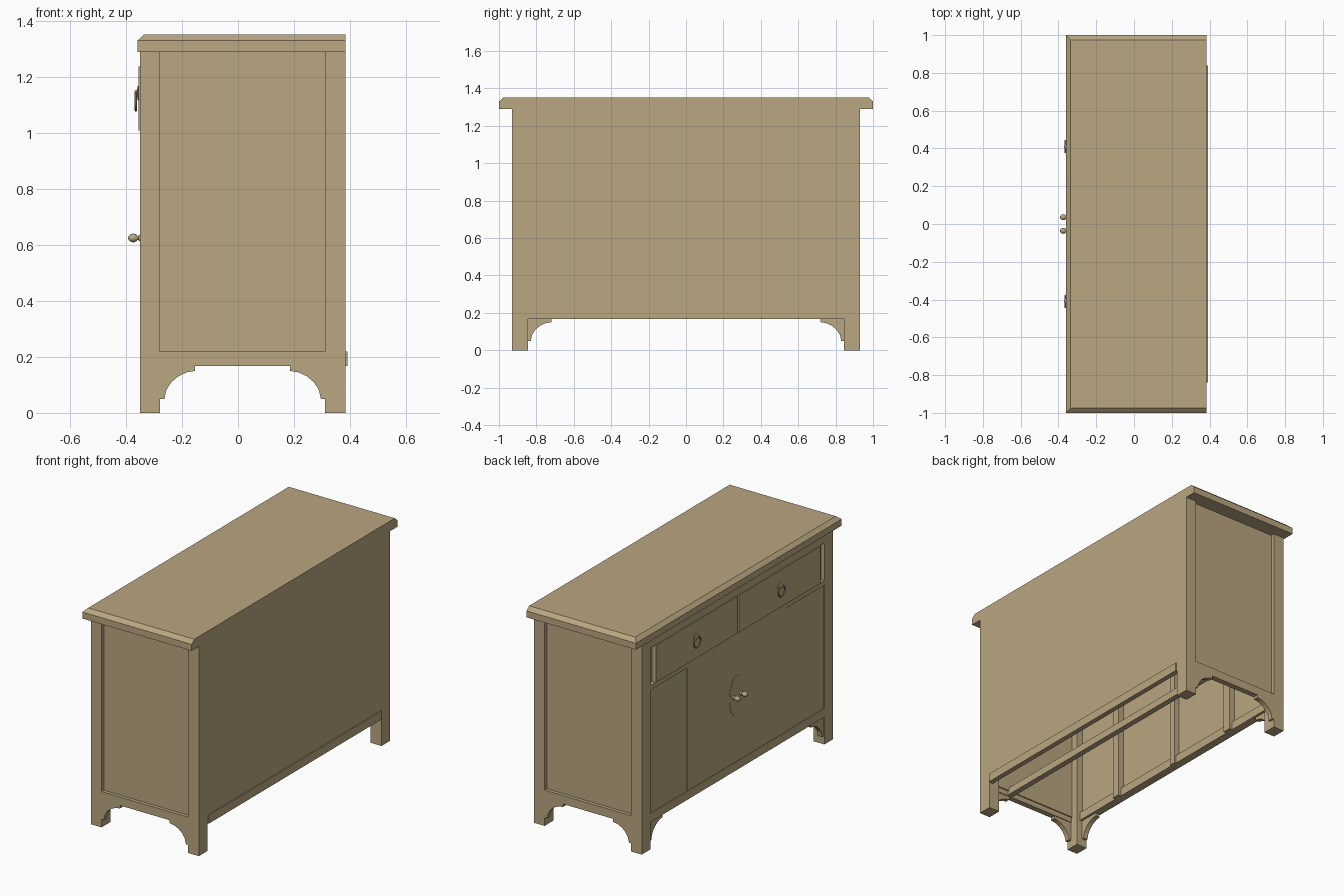
import bpy, bmesh
from math import pi, sin, cos, radians

if "Cube" in bpy.data.objects:
    bpy.data.objects.remove(bpy.data.objects["Cube"])

wood = bpy.data.materials.new("wood")
wood.diffuse_color = (0.49, 0.385, 0.22, 1)
wood.use_nodes = True
wood.node_tree.nodes["Principled BSDF"].inputs["Base Color"].default_value = wood.diffuse_color


def finish(bm, name, smooth=False):
    bmesh.ops.recalc_face_normals(bm, faces=bm.faces)
    mesh = bpy.data.meshes.new(name)
    bm.to_mesh(mesh)
    bm.free()
    mesh.materials.append(wood)
    ob = bpy.data.objects.new(name, mesh)
    bpy.context.collection.objects.link(ob)
    if smooth:
        bpy.ops.object.select_all(action='DESELECT')
        ob.select_set(True)
        bpy.context.view_layer.objects.active = ob
        bpy.ops.object.shade_smooth_by_angle(angle=radians(40))
    return ob


def box(name, x0, x1, y0, y1, z0, z1):
    bm = bmesh.new()
    bmesh.ops.create_cube(bm, size=1)
    for v in bm.verts:
        v.co = ((x0 + x1) / 2 + v.co.x * (x1 - x0),
                (y0 + y1) / 2 + v.co.y * (y1 - y0),
                (z0 + z1) / 2 + v.co.z * (z1 - z0))
    return finish(bm, name)


def prism(name, points, offset):
    """Extrude a closed outline of 3D points by an offset."""
    bm = bmesh.new()
    a = [bm.verts.new(p) for p in points]
    b = [bm.verts.new([c + o for c, o in zip(p, offset)]) for p in points]
    bm.faces.new(a)
    bm.faces.new(b)
    for i in range(len(a)):
        j = (i + 1) % len(a)
        bm.faces.new((a[i], a[j], b[j], b[i]))
    return finish(bm, name)


def lathe(name, profile, y, z, steps=20):
    """Revolve (x, radius) points around a line parallel to x."""
    bm = bmesh.new()
    verts = [bm.verts.new((x, y + r, z)) for x, r in profile]
    edges = [bm.edges.new(p) for p in zip(verts, verts[1:])]
    bmesh.ops.spin(bm, geom=verts + edges, cent=(0, y, z), axis=(1, 0, 0),
                   angle=2 * pi, steps=steps, use_duplicate=False)
    bmesh.ops.remove_doubles(bm, verts=bm.verts, dist=0.0001)
    return finish(bm, name, True)


# Table top: bevelled on the front and both ends, flush at the back
top = bmesh.new()
levels = [(-0.36, 1.0, 1.29), (-0.36, 1.0, 1.33), (-0.337, 0.975, 1.352)]
rings = [[top.verts.new(p) for p in
          ((x, -y, z), (0.385, -y, z), (0.385, y, z), (x, y, z))] for x, y, z in levels]
top.faces.new(rings[0])
top.faces.new(rings[-1])
for a, b in zip(rings, rings[1:]):
    for i in range(4):
        j = (i + 1) % 4
        top.faces.new((a[i], a[j], b[j], b[i]))
finish(top, "table_top")

# Bracket outline: distance from the leg, height
bracket = [(0, 0.168), (0, 0.05), (0.015, 0.05), (0.022, 0.082), (0.04, 0.11),
           (0.065, 0.131), (0.095, 0.145), (0.125, 0.15), (0.125, 0.168)]

for s in (-1, 1):
    def ybox(name, x0, x1, ya, yb, z0, z1):
        box(name, x0, x1, min(s * ya, s * yb), max(s * ya, s * yb), z0, z1)

    # Legs and the recessed end panel
    ybox("front_leg", -0.35, -0.278, 0.845, 0.93, 0, 1.29)
    ybox("back_leg", 0.311, 0.385, 0.845, 0.93, 0, 1.29)
    ybox("end_panel", -0.28, 0.313, 0.888, 0.908, 0.2, 1.29)
    ybox("end_rail", -0.278, 0.311, 0.895, 0.93, 0.168, 0.22)

    # Curved brackets under the ends and the front
    for x, d in ((-0.278, 1), (0.311, -1)):
        prism("end_bracket", [(x + d * u, s * 0.93, h) for u, h in bracket], (0, -s * 0.03, 0))
    prism("front_bracket", [(-0.345, s * (0.845 - u), h) for u, h in bracket], (0.03, 0, 0))

    # Front: drawer, door, fixed side panel and inner post
    ybox("drawer_front", -0.355, -0.32, 0.008, 0.8, 1.01, 1.238)
    ybox("door", -0.347, -0.322, 0.002, 0.485, 0.22, 0.98)
    ybox("side_front_panel", -0.344, -0.318, 0.485, 0.845, 0.22, 0.98)
    ybox("inner_post", -0.32, -0.28, 0.475, 0.525, 0.168, 0.98)

    # Drawer pull: rose, post and hanging ring
    y = s * 0.41
    lathe("pull_rose", [(-0.353, 0), (-0.353, 0.026), (-0.358, 0.026), (-0.361, 0.012),
                        (-0.368, 0.009), (-0.371, 0)], y, 1.143)
    bm = bmesh.new()
    n, m, R, r = 28, 8, 0.032, 0.004
    grid = [[bm.verts.new((-0.365 + r * sin(2 * pi * j / m),
                           y + (R + r * cos(2 * pi * j / m)) * cos(2 * pi * i / n),
                           1.113 + (R + r * cos(2 * pi * j / m)) * sin(2 * pi * i / n)))
             for j in range(m)] for i in range(n)]
    for i in range(n):
        for j in range(m):
            k, l = (i + 1) % n, (j + 1) % m
            bm.faces.new((grid[i][j], grid[k][j], grid[k][l], grid[i][l]))
    finish(bm, "pull_ring", True)

    # Door plate (half oval) and knob
    half = [(-0.346, s * (0.004 + 0.07 * cos(t)), 0.625 + 0.125 * sin(t))
            for t in [-pi / 2 + pi * i / 16 for i in range(17)]]
    prism("door_plate", half, (-0.003, 0, 0))
    lathe("door_knob", [(-0.345, 0), (-0.345, 0.014), (-0.352, 0.012), (-0.356, 0.007),
                        (-0.360, 0.008), (-0.364, 0.013), (-0.374, 0.016),
                        (-0.384, 0.013), (-0.391, 0.007), (-0.393, 0)], s * 0.036, 0.625)

# Front rails and the recessed backing behind the drawers
box("top_front_rail", -0.35, -0.30, -0.845, 0.845, 1.238, 1.29)
box("middle_front_rail", -0.35, -0.30, -0.845, 0.845, 0.98, 1.01)
box("bottom_front_rail", -0.35, -0.30, -0.845, 0.845, 0.168, 0.22)
box("drawer_backing", -0.328, -0.31, -0.845, 0.845, 1.0, 1.26)
box("centre_post", -0.322, -0.29, -0.02, 0.02, 0.168, 0.98)

# Back panel with its bottom rail, and the inner floor rail (open floor)
box("back_panel", 0.36, 0.385, -0.845, 0.845, 0.168, 1.29)
box("back_rail", 0.385, 0.391, -0.84, 0.84, 0.168, 0.22)
box("floor_rail", 0.165, 0.2, -0.895, 0.895, 0.175, 0.22)
